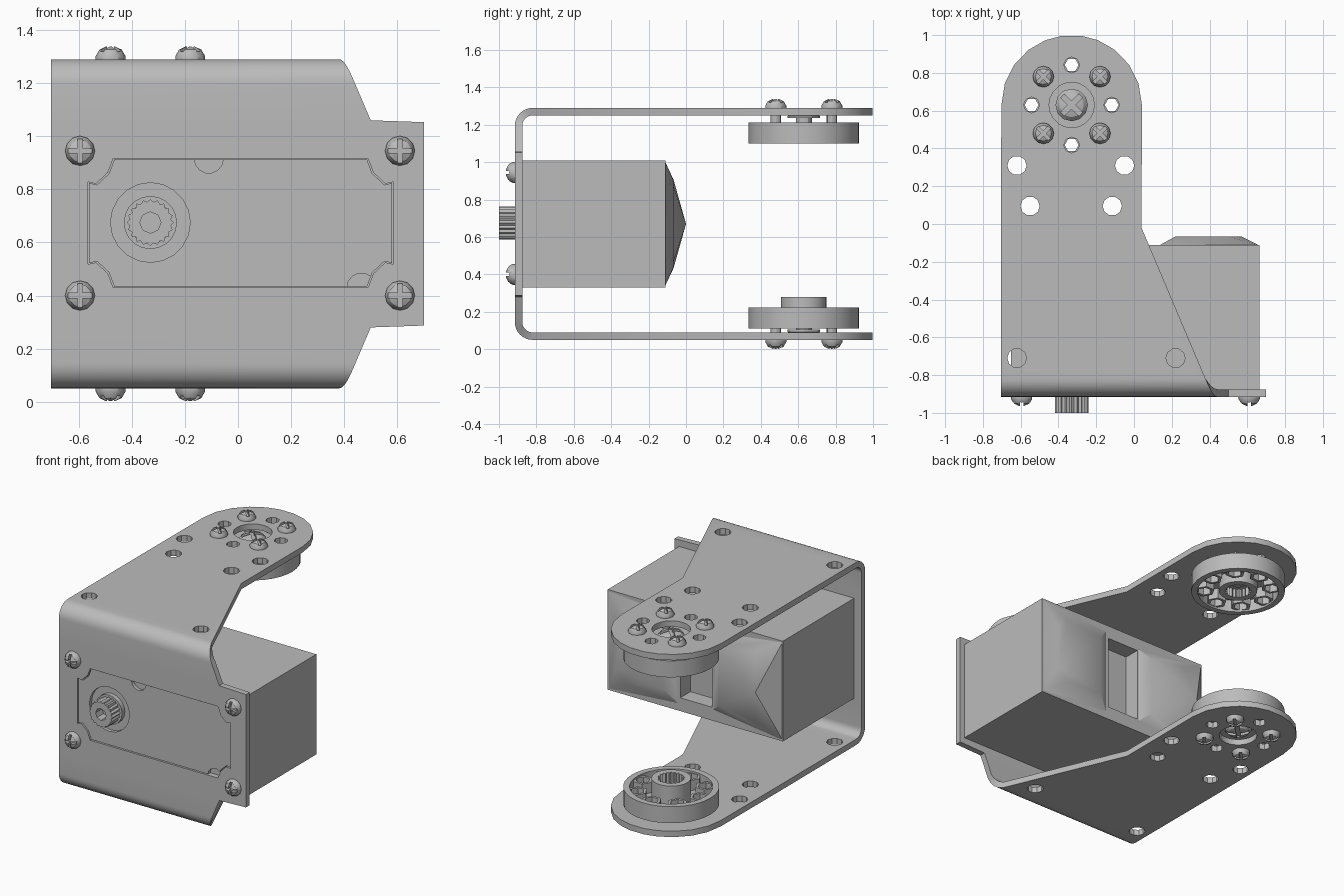
import bpy, bmesh
from math import sin, cos, pi, radians
from mathutils import Matrix

if "Cube" in bpy.data.objects:
    bpy.data.objects.remove(bpy.data.objects["Cube"])

grey = bpy.data.materials.new("grey")
grey.use_nodes = True
grey.diffuse_color = (0.5, 0.5, 0.5, 1)
grey.node_tree.nodes["Principled BSDF"].inputs["Base Color"].default_value = (0.5, 0.5, 0.5, 1)

FLAT = Matrix.Identity(4)
FRONT = Matrix.Rotation(pi / 2, 4, 'X')      # local z points to the front
DOWN = Matrix.Rotation(pi, 4, 'X')           # local z points down
MID = 0.67                                   # mirror height of the bracket
CX, CY = -0.33, 0.63                         # pivot axis


def at(x, y, z, rot=FLAT):
    return Matrix.Translation((x, y, z)) @ rot


def ngon(r, n, x=0, y=0, r2=None, turn=0):
    """Regular outline; r2 gives alternate points a second radius."""
    out = []
    for i in range(n):
        a = 2 * pi * i / n + turn
        q = r2 if r2 and i % 2 else r
        out.append((x + q * cos(a), y + q * sin(a)))
    return out


def prism(bm, pts, z0, z1, m=FLAT):
    lo = [bm.verts.new(m @ Matrix.Translation((x, y, z0)).translation) for x, y in pts]
    hi = [bm.verts.new(m @ Matrix.Translation((x, y, z1)).translation) for x, y in pts]
    bm.faces.new(lo[::-1])
    bm.faces.new(hi)
    for i in range(len(pts)):
        j = (i + 1) % len(pts)
        bm.faces.new((lo[i], lo[j], hi[j], hi[i]))


def lathe(bm, prof, n, m=FLAT, closed=False):
    """Spin (radius, height) points round local z."""
    rings = []
    for r, z in prof:
        rings.append([bm.verts.new(m @ Matrix.Translation((x, y, z)).translation)
                      for x, y in ngon(r, n)])
    pairs = list(zip(rings, rings[1:])) + ([(rings[-1], rings[0])] if closed else [])
    for a, b in pairs:
        for i in range(n):
            j = (i + 1) % n
            bm.faces.new((a[i], a[j], b[j], b[i]))
    if not closed:
        bm.faces.new(rings[0][::-1])
        bm.faces.new(rings[-1])


def tube(bm, r0, r1, z0, z1, n, m):
    lathe(bm, [(r0, z0), (r1, z0), (r1, z1), (r0, z1)], n, m, True)


def hull(bm, pts):
    vs = [bm.verts.new(p) for p in pts]
    bmesh.ops.convex_hull(bm, input=vs)


def to_object(name, bm):
    bmesh.ops.recalc_face_normals(bm, faces=bm.faces)
    me = bpy.data.meshes.new(name)
    bm.to_mesh(me)
    bm.free()
    ob = bpy.data.objects.new(name, me)
    bpy.context.collection.objects.link(ob)
    return ob


def finish(name, bm, cut=None):
    """Make the object, subtract the cutter and set the shading."""
    ob = to_object(name, bm)
    if cut:
        tool = to_object(name + "_cutter", cut)
        tool.hide_render = True
        mod = ob.modifiers.new("cut", 'BOOLEAN')
        mod.object, mod.operation, mod.solver = tool, 'DIFFERENCE', 'EXACT'
        mod.use_self = True
        dg = bpy.context.evaluated_depsgraph_get()
        ob.data = bpy.data.meshes.new_from_object(ob.evaluated_get(dg))
        ob.modifiers.clear()
        bpy.data.objects.remove(tool)
    ob.data.materials.clear()
    ob.data.materials.append(grey)
    ob.data.shade_smooth()
    ob.data.set_sharp_from_angle(angle=radians(30))
    return ob


def screw(name, m, r=0.056, shank=0.12, turn=0):
    """Domed cross-head screw, seat at local z = 0."""
    bm, cut = bmesh.new(), bmesh.new()
    lathe(bm, [(r / 2, -shank), (r / 2, 0), (r, 0), (r, 0.012), (r * 0.75, 0.036), (r * 0.3, 0.048)], 12, m)
    w, l = r * 0.16, r * 0.8
    plus = [(w, w), (w, l), (-w, l), (-w, w), (-l, w), (-l, -w),
            (-w, -w), (-w, -l), (w, -l), (w, -w), (l, -w), (l, w)]
    prism(cut, plus, 0.02, 0.1, m @ Matrix.Rotation(turn, 4, 'Z'))
    finish(name, bm, cut)


# Bent bracket: rows of (y, z, normal y, normal z, left x, right x)
rows = []
for deg in (82, 68, 52, 35, 18, 0):
    a = radians(deg)
    half = 0.372 * cos(a)
    rows.append((CY + 0.37 * sin(a), 1.29, 0, 1, CX - half, CX + half))
L, SLOPE, R = -0.705, 0.424, 0.095
rows.append((-0.02, 1.29, 0, 1, L, 0.04))
for i in range(9):
    a = pi / 2 * i / 8
    rows.append((-0.82 - R * sin(a), 1.195 + R * cos(a), -sin(a), cos(a),
                 L, 0.04 + SLOPE * (0.8 + R * a)))
rows += [(-0.915, 1.06, -1, 0, L, 0.5), (-0.915, 1.053, -1, 0, L, 0.7)]
rows += [(y, 2 * MID - z, ny, -nz, l, r) for y, z, ny, nz, l, r in rows[::-1]]
bm = bmesh.new()
T = 0.04
loops = []
for y, z, ny, nz, l, r in rows:
    yi, zi = y - T * ny, z - T * nz
    loops.append([bm.verts.new(p) for p in ((l, y, z), (r, y, z), (r, yi, zi), (l, yi, zi))])
for a, b in zip(loops, loops[1:]):
    for i in range(4):
        j = (i + 1) % 4
        bm.faces.new((a[i], a[j], b[j], b[i]))
bm.faces.new(loops[0])
bm.faces.new(loops[-1][::-1])

# Holes through both arms and the opening in the front
cut = bmesh.new()
arm_holes = [(-0.62, 0.31), (-0.05, 0.31), (-0.55, 0.095), (-0.115, 0.095),
             (-0.62, -0.71), (0.22, -0.71)]
bolt_circle = ngon(0.212, 8, CX, CY)
for z in (0.07, 1.27):
    for x, y in arm_holes:
        prism(cut, ngon(0.051, 10, x, y), z - 0.05, z + 0.05)
    for x, y in bolt_circle[::2]:
        prism(cut, ngon(0.042, 8, x, y), z - 0.05, z + 0.05)
    prism(cut, ngon(0.12, 20, CX, CY), z - 0.05, z + 0.05)
corner = [(0.575, 0.155), (0.545, 0.148), (0.5, 0.19), (0.48, 0.243)]


def opening(gap):
    q = [(x - gap, y - gap) for x, y in corner]
    pts = q + [(-x, y) for x, y in q[::-1]]
    pts += [(-x, -y) for x, y in pts]
    return [(x + 0.01, y + 0.673) for x, y in pts]


prism(cut, opening(0), 0.85, 0.95, FRONT)
finish("bracket", bm, cut)

# Motor housing with a slot in its back
bm, cut = bmesh.new(), bmesh.new()
hull(bm, [(x, y, z) for x in (-0.65, 0.665) for y in (-0.875, -0.11) for z in (0.33, 1.01)])
hull(cut, [(x, y, z) for x in (-0.12, 0.12) for y in (-0.22, 0.1) for z in (0.42, 0.92)])
finish("motor_housing", bm, cut)

# Raised back pads: a flat chamfered one and a peaked one
bm = bmesh.new()
pad = []
for s in (1, -1):
    pad += [(0.13, -0.115, MID + s * 0.25), (0.22, -0.066, MID + s * 0.2),
            (0.5, -0.066, MID + s * 0.23), (0.57, -0.066, MID + s * 0.15),
            (0.665, -0.115, MID + s * 0.34), (0.13, -0.115, MID + s * 0.3)]
hull(bm, pad)
finish("flat_back_pad", bm)
bm = bmesh.new()
peak = [(-0.52, 0, MID)]
for s in (1, -1):
    peak += [(-0.12, -0.115, MID + s * 0.27), (-0.2, -0.066, MID + s * 0.2),
             (-0.47, -0.066, MID + s * 0.235), (-0.65, -0.115, MID + s * 0.34)]
hull(bm, peak)
finish("peaked_back_pad", bm)

# Front panel with shaft recess and two small notches
bm, cut = bmesh.new(), bmesh.new()
prism(bm, opening(0.004), 0.86, 0.908, FRONT)
prism(cut, ngon(0.15, 20, CX, 0.675), 0.885, 0.95, FRONT)
for x, z in ((-0.11, 0.916), (0.465, 0.43)):
    prism(cut, ngon(0.055, 14, x, z), 0.885, 0.95, FRONT)
finish("front_panel", bm, cut)

# Splined output shaft
bm, cut = bmesh.new(), bmesh.new()
shaft = at(CX, 0, 0.675, FRONT)
prism(bm, ngon(0.088, 40, r2=0.078), 0.87, 1.0, shaft)
prism(cut, ngon(0.04, 8), 0.93, 1.1, shaft)
finish("output_shaft", bm, cut)
bm = bmesh.new()
tube(bm, 0.08, 0.1, 0.88, 0.915, 20, shaft)
finish("shaft_collar", bm)


# Pivot discs: open cup with hub and hexagonal wells
def disc(name, m, hub):
    bm, cut = bmesh.new(), bmesh.new()
    prism(bm, ngon(0.296, 36), 0, 0.03, m)
    for x, y in ngon(0.212, 8):
        prism(cut, ngon(0.037, 6, x, y), -0.1, 0.1, m)
    prism(cut, ngon(0.045, 12), -0.1, 0.1, m)
    finish(name + "_plate", bm, cut)
    bm = bmesh.new()
    tube(bm, 0.256, 0.296, 0, 0.112, 36, m)
    for x, y in ngon(0.212, 8):
        tube(bm, 0.045, 0.064, 0.028, 0.1, 6, m @ at(x, y, 0))
    finish(name + "_rim_and_wells", bm)
    bm, cut = bmesh.new(), bmesh.new()
    prism(bm, ngon(0.122, 24), 0.02, hub, m)
    prism(cut, ngon(0.085, 40, r2=0.072), 0.05, 0.5, m)
    finish(name + "_hub", bm, cut)


disc("upper_disc", at(CX, CY, 1.212, DOWN), 0.108)
disc("lower_disc", at(CX, CY, 0.11), 0.17)

# Screws
for i, (x, y) in enumerate(bolt_circle[1::2]):
    screw(f"upper_screw_{i}", at(x, y, 1.29), turn=pi / 4)
    screw(f"lower_screw_{i}", at(x, y, 0.05, DOWN), turn=pi / 4)
screw("upper_centre_screw", at(CX, CY, 1.235), 0.086, 0.08, pi / 4)
screw("lower_centre_screw", at(CX, CY, 0.105, DOWN), 0.086, 0.03, pi / 4)
for i, (x, z) in enumerate([(x, z) for x in (-0.595, 0.61) for z in (0.4, 0.945)]):
    screw(f"front_screw_{i}", at(x, -0.915, z, FRONT), shank=0.05)
